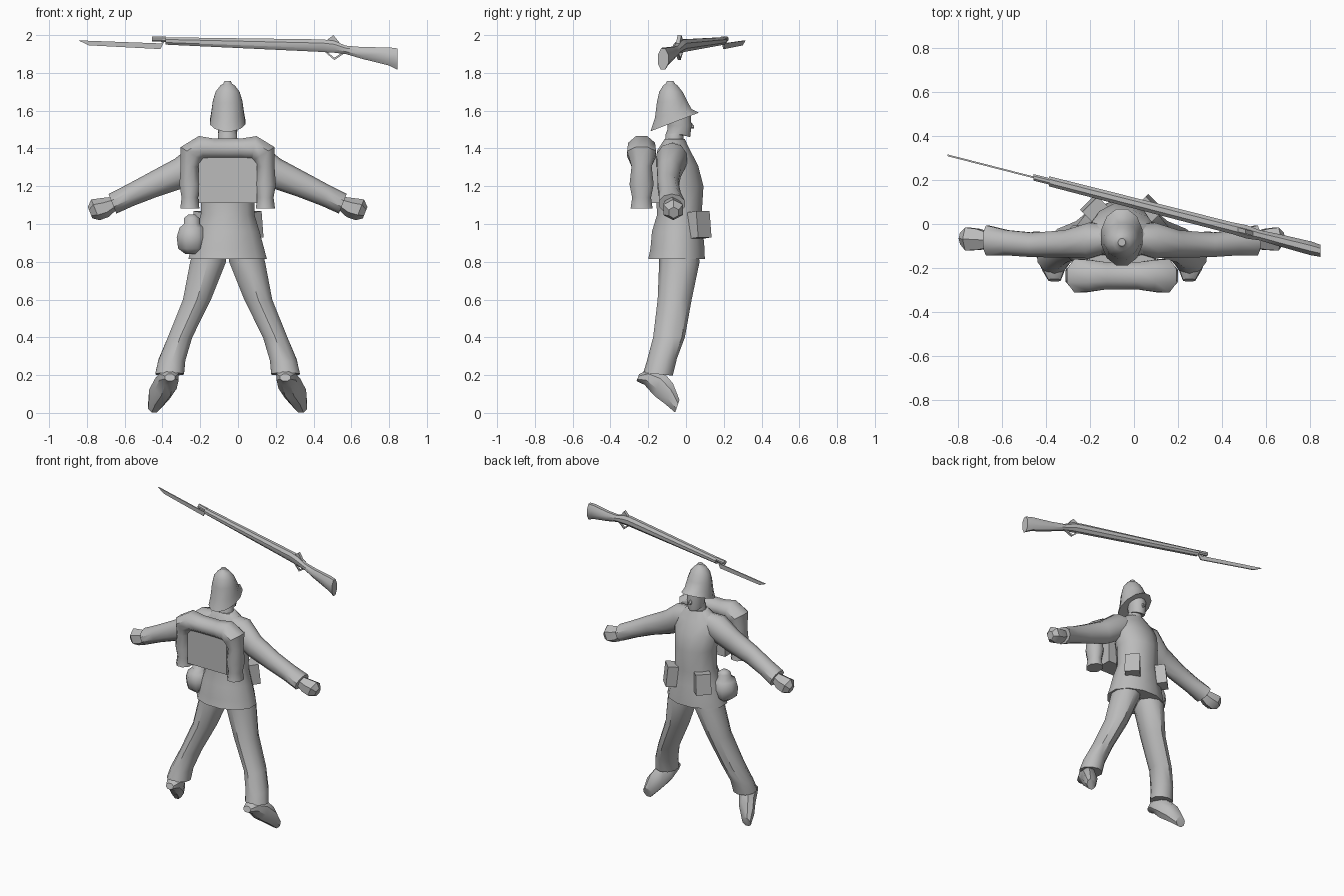
import bpy, bmesh, math
from mathutils import Vector

CX = -0.055  # centre line of the figure
grey = bpy.data.materials.new("plain_grey")
grey.diffuse_color = (0.5, 0.5, 0.5, 1)
X, Y, Z = Vector((1, 0, 0)), Vector((0, 1, 0)), Vector((0, 0, 1))


def finish(name, bm, angle=40):
    bmesh.ops.recalc_face_normals(bm, faces=bm.faces)
    me = bpy.data.meshes.new(name)
    bm.to_mesh(me)
    bm.free()
    ob = bpy.data.objects.new(name, me)
    bpy.context.collection.objects.link(ob)
    me.materials.append(grey)
    bpy.ops.object.select_all(action='DESELECT')
    ob.select_set(True)
    bpy.context.view_layer.objects.active = ob
    bpy.ops.object.shade_smooth_by_angle(angle=math.radians(angle))
    return ob


def loft(name, rings, n=10, angle=40):
    """Skin rings given as (centre, u, v) half-axis vectors."""
    bm = bmesh.new()
    loops = []
    for c, u, v in rings:
        loops.append([bm.verts.new(Vector(c) + u * math.cos(t) + v * math.sin(t))
                      for t in (math.tau * (i + .5) / n for i in range(n))])
    for a, b in zip(loops, loops[1:]):
        for i in range(n):
            j = (i + 1) % n
            bm.faces.new((a[i], a[j], b[j], b[i]))
    bm.faces.new(loops[0])
    bm.faces.new(loops[-1])
    return finish(name, bm, angle)


def stack(name, rows, dx=0, n=12, angle=40):
    """Rows of z, y, x radius, y radius, slope toward the face."""
    loft(name, [((CX + dx, y, z), X * rx, Vector((0, ry, ry * s)))
                for z, y, rx, ry, s in rows], n, angle)


def box(name, centre, size, turn=0):
    bm = bmesh.new()
    bmesh.ops.create_cube(bm, size=1)
    bmesh.ops.scale(bm, vec=size, verts=bm.verts)
    ob = finish(name, bm)
    ob.location = centre
    ob.rotation_euler.z = turn
    return ob


# tunic with flared skirt
stack("tunic", [(.815, -.05, .215, .155, 0), (.87, -.045, .20, .148, 0),
                (.96, -.045, .175, .14, 0), (1.05, -.035, .147, .122, 0),
                (1.2, -.035, .145, .132, 0), (1.31, -.05, .165, .118, 0),
                (1.39, -.065, .15, .09, 0), (1.45, -.06, .075, .055, 0)])
# neck and head
stack("head", [(1.40, -.065, .055, .05, 0), (1.475, -.06, .052, .05, 0),
               (1.48, -.038, .05, .062, -.35), (1.52, -.035, .058, .066, 0),
               (1.60, -.04, .06, .066, 0)])
loft("nose", [((CX, .02, 1.525), X * .014, Z * .022),
              ((CX, .043, 1.513), X * .008, Z * .006)], 6)
# sun helmet with sloping brim and top button
stack("helmet", [(1.54, -.06, .097, .133, .385), (1.585, -.068, .09, .1, .25),
                 (1.65, -.075, .081, .082, .08), (1.70, -.08, .066, .064, 0),
                 (1.735, -.083, .038, .038, 0), (1.742, -.083, .024, .026, 0),
                 (1.757, -.083, .017, .018, 0)])

for side, tag in ((-1, "left"), (1, "right")):
    def along_x(rows):
        return [((CX + side * d, y, z), Y * ry, Vector((side * rz * .4, 0, rz)))
                for d, y, z, ry, rz in rows]

    # sleeves, open-ended cuff look from a wider end
    loft(tag + "_sleeve", along_x([
        (.04, -.065, 1.375, .06, .06), (.14, -.075, 1.345, .085, .085),
        (.25, -.09, 1.27, .065, .075), (.40, -.095, 1.205, .058, .062),
        (.52, -.085, 1.15, .06, .054), (.61, -.075, 1.107, .072, .052)]))
    # hands
    loft(tag + "_hand", along_x([
        (.59, -.075, 1.115, .035, .03), (.65, -.07, 1.087, .055, .05),
        (.70, -.068, 1.075, .06, .055), (.728, -.065, 1.06, .03, .03)]), 6)
    # trousers
    loft(tag + "_trouser", [((CX + side * d, y, z), X * rx, Vector((0, ry, ry * s)))
         for d, y, z, rx, ry, s in [
             (.09, -.04, .88, .09, .10, 0), (.103, -.035, .8, .10, .107, 0),
             (.162, -.06, .6, .078, .09, 0), (.252, -.09, .4, .068, .084, 0),
             (.295, -.128, .28, .075, .08, .1), (.307, -.148, .205, .08, .078, -.1)]])
    # boots, toes pointing down and forward
    loft(tag + "_boot", [((CX + side * d, y, z), X * rx, Vector((0, rz * .35, rz)))
         for d, y, z, rx, rz in [
             (.305, -.255, .187, .03, .02), (.31, -.205, .19, .055, .045),
             (.327, -.145, .155, .062, .07), (.36, -.088, .1, .06, .06),
             (.388, -.046, .035, .036, .036)]], 8)
    # belt pouches set diagonally on the waist
    p = box(tag + "_belt_pouch", (CX + side * .125, .07, .995), (.07, .1, .14),
            side * math.radians(45))
    p.rotation_euler.y = side * math.radians(-6)

# water bottle bag on the hip
stack("hip_bag", [(.84, -.09, .035, .04, 0), (.87, -.09, .078, .08, 0),
                  (.93, -.09, .086, .09, 0), (.98, -.09, .07, .075, 0),
                  (1.0, -.085, .045, .05, 0), (1.03, -.08, .045, .045, 0),
                  (1.05, -.08, .02, .02, 0)], -.19, 8, 50)

# knapsack and blanket roll draped around it
box("knapsack", (CX, -.205, 1.235), (.31, .13, .25))
half = [(.07, 1.398, .058), (.14, 1.405, .067), (.192, 1.372, .072),
        (.202, 1.305, .05), (.2, 1.21, .06), (.2, 1.14, .047), (.2, 1.082, .055)]
path = [(-d, z, r) for d, z, r in reversed(half)] + [(0, 1.398, .058)] + half
rings = []
for i, (d, z, r) in enumerate(path):
    a, b = path[max(i - 1, 0)], path[min(i + 1, len(path) - 1)]
    t = Vector((b[0] - a[0], 0, b[1] - a[1])).normalized()
    rings.append(((CX + d, -.235, z), Y * r * 1.15, t.cross(Y) * r))
loft("blanket_roll", rings, 8, 50)


# rifle parts share one slanting axis in plan
def rifle_y(x):
    return .095 - .256 * x


def plate(name, outline, thick):
    bm = bmesh.new()
    lo, hi = [[bm.verts.new((x, rifle_y(x) + s * thick / 2, z)) for x, z in outline]
              for s in (-1, 1)]
    bm.faces.new(lo)
    bm.faces.new(hi)
    for i in range(len(outline)):
        j = (i + 1) % len(outline)
        bm.faces.new((lo[i], lo[j], hi[j], hi[i]))
    finish(name, bm, 30)


def rifle_tube(name, rows, n=8):
    loft(name, [((x, rifle_y(x), z), Y * ry, Z * rz) for x, z, ry, rz in rows], n)


rifle_tube("rifle_stock", [(.845, 1.873, .03, .061), (.80, 1.887, .034, .052),
                           (.66, 1.905, .03, .034), (.57, 1.922, .025, .024),
                           (.51, 1.938, .033, .034), (.45, 1.944, .029, .036),
                           (-.385, 1.969, .025, .021)])
rifle_tube("rifle_muzzle", [(-.38, 1.978, .016, .015), (-.455, 1.98, .016, .015)])
plate("rifle_hammer", [(.46, 1.965), (.505, 2.0), (.55, 1.945), (.5, 1.94)], .02)
plate("trigger_guard", [(.455, 1.915), (.51, 1.868), (.57, 1.908), (.56, 1.913),
                        (.51, 1.88), (.465, 1.918)], .015)
plate("bayonet", [(-.845, 1.972), (-.79, 1.946), (-.41, 1.926), (-.388, 1.97),
                  (-.41, 1.956)], .008)
